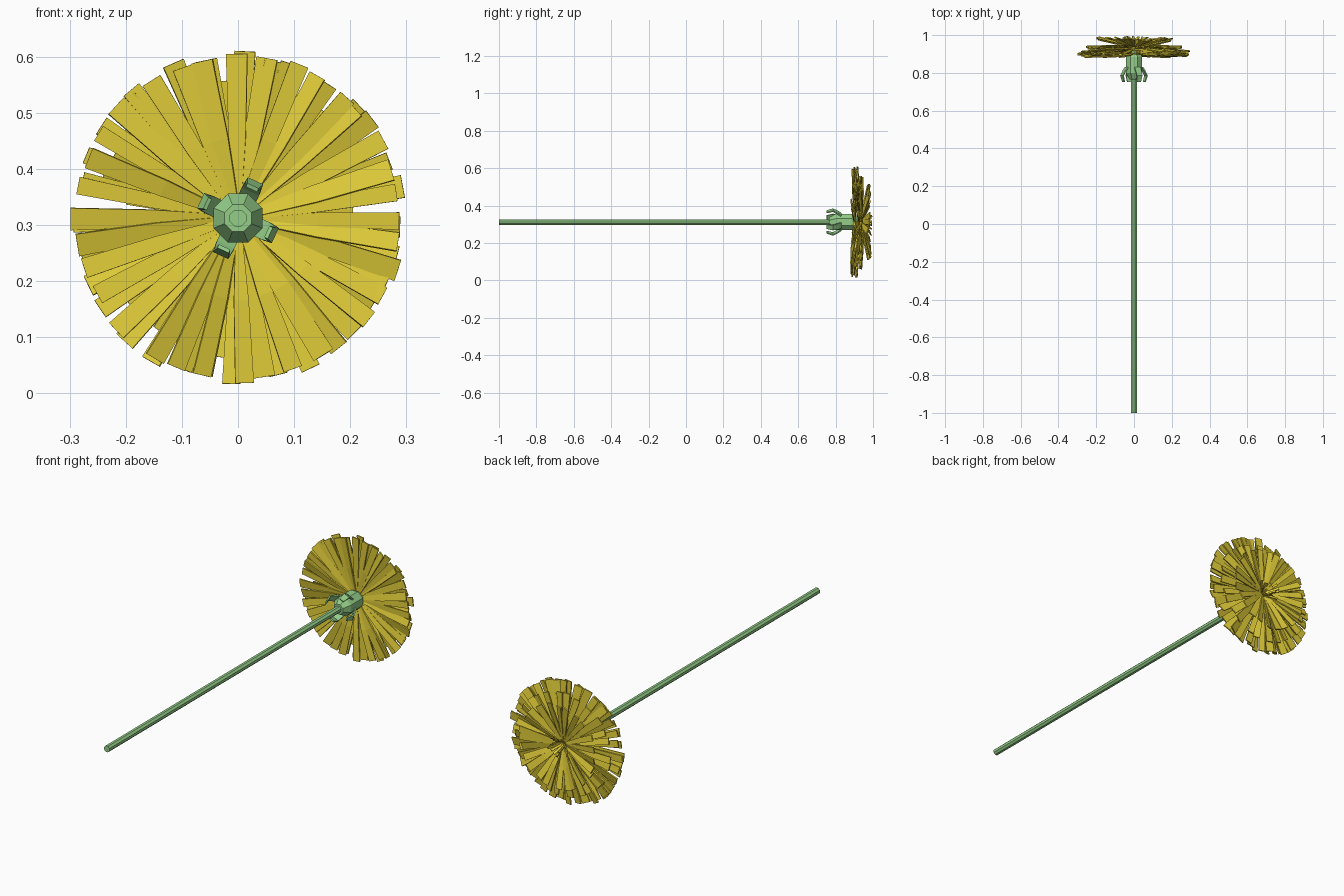
import bpy, bmesh, math, random
from mathutils import Vector

if "Cube" in bpy.data.objects:
    bpy.data.objects.remove(bpy.data.objects["Cube"])

random.seed(7)
CZ = 0.312  # height of the flower axis, which runs along y


def material(name, rgb):
    m = bpy.data.materials.new(name)
    m.diffuse_color = (*rgb, 1)
    m.use_nodes = True
    m.node_tree.nodes["Principled BSDF"].inputs["Base Color"].default_value = m.diffuse_color
    return m


GREEN = material("leaf green", (0.30, 0.62, 0.25))
YELLOW = material("petal yellow", (0.74, 0.60, 0.04))


def finish(name, bm, mat):
    bmesh.ops.recalc_face_normals(bm, faces=bm.faces)
    me = bpy.data.meshes.new(name)
    bm.to_mesh(me)
    bm.free()
    me.materials.append(mat)
    ob = bpy.data.objects.new(name, me)
    bpy.context.collection.objects.link(ob)
    return ob


def lathe(name, profile, mat, sides=8):
    """Closed turned solid around the y axis from (y, radius) points."""
    bm = bmesh.new()
    rings = []
    for y, r in profile:
        rings.append([bm.verts.new((r * math.cos((i + .5) * math.tau / sides), y,
                                    CZ + r * math.sin((i + .5) * math.tau / sides)))
                      for i in range(sides)])
    for a, b in zip(rings, rings[1:]):
        for i in range(sides):
            j = (i + 1) % sides
            bm.faces.new((a[i], a[j], b[j], b[i]))
    bm.faces.new(rings[0])
    bm.faces.new(rings[-1])
    return finish(name, bm, mat)


def strip(bm, path, angle, thick, roll=0.0):
    """Thin solid blade; path is (radius, y, width), turned to angle round the axis."""
    rad = Vector((math.cos(angle), 0, math.sin(angle)))
    tan = Vector((-math.sin(angle), 0, math.cos(angle)))
    axis = Vector((0, 1, 0))
    rings = []
    for k, (r, y, w) in enumerate(path):
        r0, y0, _ = path[max(k - 1, 0)]
        r1, y1, _ = path[min(k + 1, len(path) - 1)]
        d = (rad * (r1 - r0) + axis * (y1 - y0)).normalized()
        n = d.cross(tan)
        side = tan * math.cos(roll) + n * math.sin(roll)
        up = d.cross(side) * thick / 2
        c = rad * r + axis * y + Vector((0, 0, CZ))
        s = side * w / 2
        rings.append([bm.verts.new(p) for p in (c - s - up, c + s - up, c + s + up, c - s + up)])
    for a, b in zip(rings, rings[1:]):
        for i in range(4):
            j = (i + 1) % 4
            bm.faces.new((a[i], a[j], b[j], b[i]))
    bm.faces.new(rings[0])
    bm.faces.new(rings[-1])


def petal_layer(name, count, length, y_base, y_mid, y_tip, width, roll):
    bm = bmesh.new()
    for i in range(count):
        a = (i + random.uniform(-.3, .3)) * math.tau / count
        L = length * random.uniform(.95, 1.0)
        dy = random.uniform(-.008, .008)
        w = width * random.uniform(.85, 1.15)
        path = [(0.012, y_base, w * .3), (L * .5, y_mid + dy, w * .8), (L, y_tip + dy, w)]
        strip(bm, path, a, 0.006, random.uniform(-roll, roll))
    return finish(name, bm, YELLOW)


# Stem and flower base
lathe("stem", [(-1, .016), (.80, .016)], GREEN)
lathe("flower_base", [(.765, .026), (.80, .047), (.885, .047), (.92, .03)], GREEN)

# Four curled sepals
bm = bmesh.new()
for i in range(4):
    strip(bm, [(.042, .83, .034), (.055, .812, .034), (.070, .785, .030), (.060, .752, .022)],
          math.radians(65 + 90 * i), .007)
finish("sepals", bm, GREEN)

# Petals from the back layer to the front one
petal_layer("back_petals", 36, .300, .905, .897, .894, .036, .35)
petal_layer("outer_petals", 32, .300, .925, .920, .908, .036, .35)
petal_layer("middle_petals", 26, .255, .935, .940, .935, .034, .35)
petal_layer("inner_petals", 24, .208, .935, .957, .979, .032, .35)

# Short upright florets in the centre
bm = bmesh.new()
for i in range(18):
    r = random.uniform(.02, .06)
    strip(bm, [(.008, .93, .008), (r, random.uniform(.975, .995), .011)],
          i * math.tau * .382, .005, random.uniform(-.4, .4))
finish("centre_florets", bm, YELLOW)
